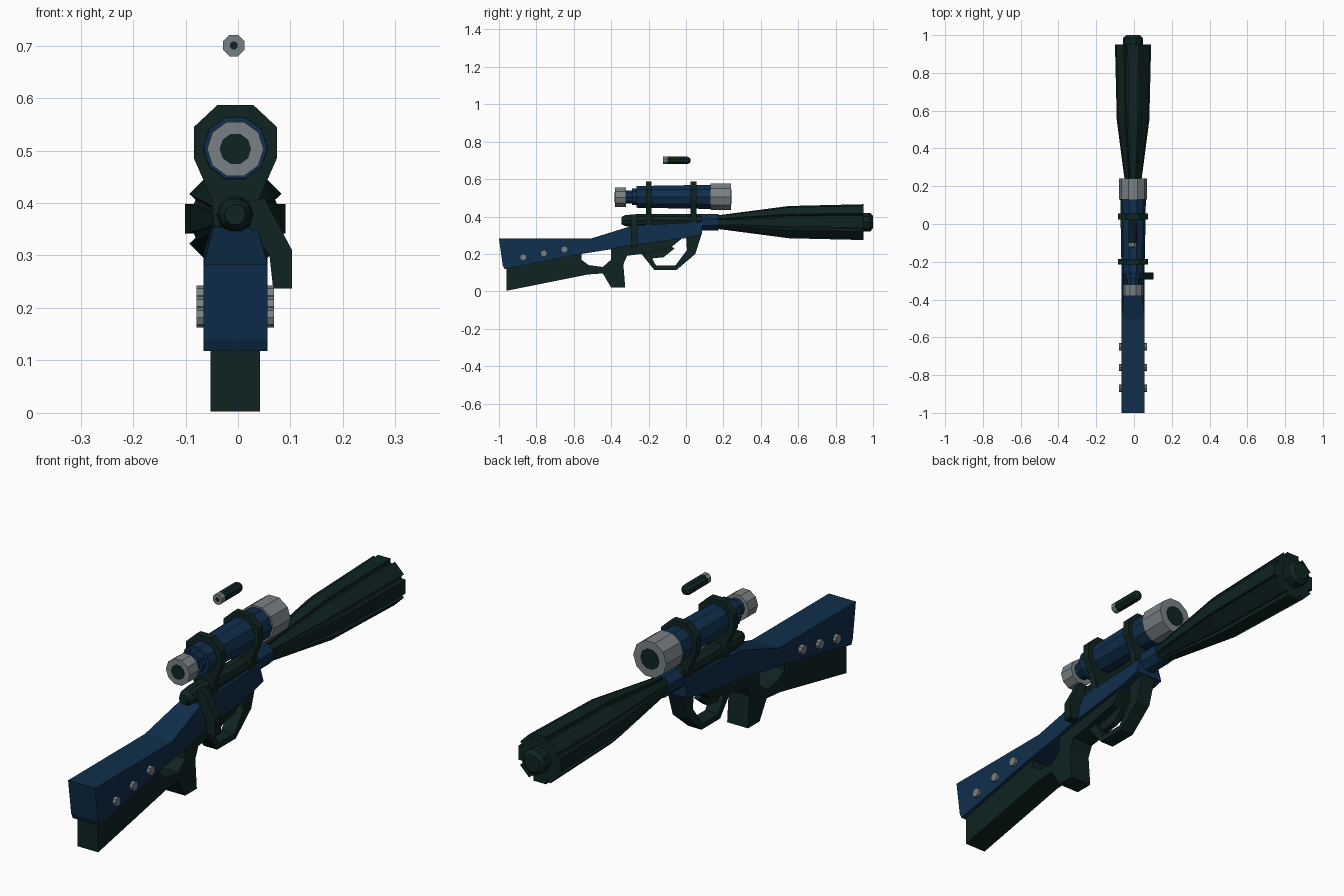
import bpy, bmesh, math

if "Cube" in bpy.data.objects:
    bpy.data.objects.remove(bpy.data.objects["Cube"], do_unlink=True)

CX = -0.005  # centre plane of the body


def material(name, rgb):
    m = bpy.data.materials.new(name)
    m.use_nodes = True
    m.diffuse_color = (*rgb, 1)
    m.node_tree.nodes["Principled BSDF"].inputs["Base Color"].default_value = (*rgb, 1)
    return m


BLUE = material("navy blue", (0.005, 0.028, 0.072))
DARK = material("dark green", (0.0045, 0.017, 0.016))
GREY = material("steel grey", (0.19, 0.22, 0.235))


def finish(name, bm, mat):
    bmesh.ops.recalc_face_normals(bm, faces=bm.faces)
    me = bpy.data.meshes.new(name)
    bm.to_mesh(me)
    bm.free()
    me.materials.append(mat)
    ob = bpy.data.objects.new(name, me)
    bpy.context.collection.objects.link(ob)
    return ob


def loft(name, rings, mat):
    """Skin a list of equal-length point rings and cap both ends."""
    bm = bmesh.new()
    vs = [[bm.verts.new(p) for p in ring] for ring in rings]
    n = len(vs[0])
    for a, b in zip(vs, vs[1:]):
        for i in range(n):
            j = (i + 1) % n
            bm.faces.new((a[i], a[j], b[j], b[i]))
    bm.faces.new(vs[0])
    bm.faces.new(vs[-1])
    return finish(name, bm, mat)


def slab(name, profile, width, mat, top_z=9, top_width=0):
    """Extrude a side outline across x; points above top_z use top_width."""
    return loft(name, [[(CX + s * (top_width if z > top_z else width), y, z)
                        for y, z in profile] for s in (-1, 1)], mat)


def plate(name, outline, y0, y1, mat):
    """Extrude a front outline along y."""
    return loft(name, [[(x, y, z) for x, z in outline] for y in (y0, y1)], mat)


def turned(name, profile, z, mat, sides=10, x=CX):
    """Turned part along y from (y, radius) pairs."""
    def ring(y, r):
        return [(x + r * math.sin((i + .5) * math.tau / sides), y,
                 z + r * math.cos((i + .5) * math.tau / sides)) for i in range(sides)]
    return loft(name, [ring(y, r) for y, r in profile], mat)


# Stock: blue upper body with narrowed top, dark lower body with grip
slab("upper_stock", [(-1, .283), (-.505, .283), (-.28, .353), (.085, .37), (.085, .305),
                     (0, .285), (-.33, .24), (-.4, .225), (-.56, .2), (-.97, .118), (-.98, .14)],
     .061, BLUE, .33, .042)
slab("lower_stock_grip", [(-.96, .15), (-.96, .003), (-.525, .09), (-.445, .096), (-.4, .02),
                          (-.325, .02), (-.335, .145), (-.315, .19), (-.24, .2), (-.08, .235),
                          (0, .3), (-.33, .26), (-.4, .24), (-.4, .17), (-.445, .13),
                          (-.52, .14), (-.56, .17), (-.56, .215)], .047, DARK)

# Trigger and its guard
slab("trigger_guard", [(-.25, .215), (-.17, .115), (-.05, .115), (.05, .2), (.083, .305),
                       (0, .3), (.005, .22), (-.058, .137), (-.16, .137), (-.2, .21)], .03, DARK)
slab("trigger", [(-.21, .21), (-.195, .175), (-.12, .182), (-.06, .23), (-.1, .25)], .012, DARK)

# Stock screws
for i in range(3):
    y, z = -.87 + .11 * i, .182 + .021 * i
    loft("stock_screw", [[(CX + s * .074, y + .019 * math.cos(a * math.tau / 8),
                           z + .019 * math.sin(a * math.tau / 8)) for a in range(8)]
                         for s in (-1, 1)], GREY)

# Bolt and its handle
turned("bolt", [(-.345, .02), (-.325, .031), (-.27, .036), (.1, .036)], .378, DARK)
plate("bolt_handle", [(.01, .4), (.05, .41), (.103, .31), (.103, .237), (.067, .237),
                      (.06, .3), (.01, .37)], -.295, -.258, DARK)

# Barrel: collar, fluted flare and stepped tip
turned("barrel_collar", [(.085, .047), (.175, .047)], .37, BLUE, 8)


def fluted_ring(y, outer, inner):
    pts = []
    for k in range(8):
        for offset, r in ((-.34, inner), (-.29, outer), (.29, outer), (.34, inner)):
            a = k * math.tau / 8 + offset
            pts.append((CX + r * math.sin(a), y, .37 + r * math.cos(a)))
    return pts


loft("fluted_barrel", [fluted_ring(.17, .038, .032), fluted_ring(.55, .09, .076),
                       fluted_ring(.95, .1, .084)], DARK)
turned("barrel_tip", [(.94, .052), (.985, .052), (1, .035)], .37, DARK)

# Scope
turned("scope_tube", [(-.33, .036), (-.29, .036), (-.29, .047), (-.265, .047),
                      (-.265, .061), (.14, .068)], .505, BLUE)
turned("eyepiece", [(-.38, .054), (-.32, .054)], .503, GREY)
turned("rear_lens", [(-.382, .03), (-.375, .03)], .503, DARK)
turned("scope_hood", [(.13, .075), (.24, .075)], .505, GREY)
turned("front_lens", [(.235, .042), (.242, .042)], .505, DARK)

# Scope mounts: octagonal clamp narrowing to the bolt
half = [(.034, .587), (.079, .545), (.079, .485), (.046, .41), (.04, .35)]
outline = [(CX + x, z) for x, z in half] + [(CX - x, z) for x, z in reversed(half)]
for y in (-.2, .04):
    plate("scope_mount", outline, y - .015, y + .015, DARK)

# Loose cartridge floating above
turned("cartridge_base", [(-.122, .022), (-.1, .022)], .7, GREY, 8, -.008)
turned("cartridge_primer", [(-.124, .008), (-.12, .008)], .7, DARK, 8, -.008)
turned("cartridge_body", [(-.1, .022), (.005, .022), (.018, .017), (.025, .007)], .7, DARK, 8, -.008)
